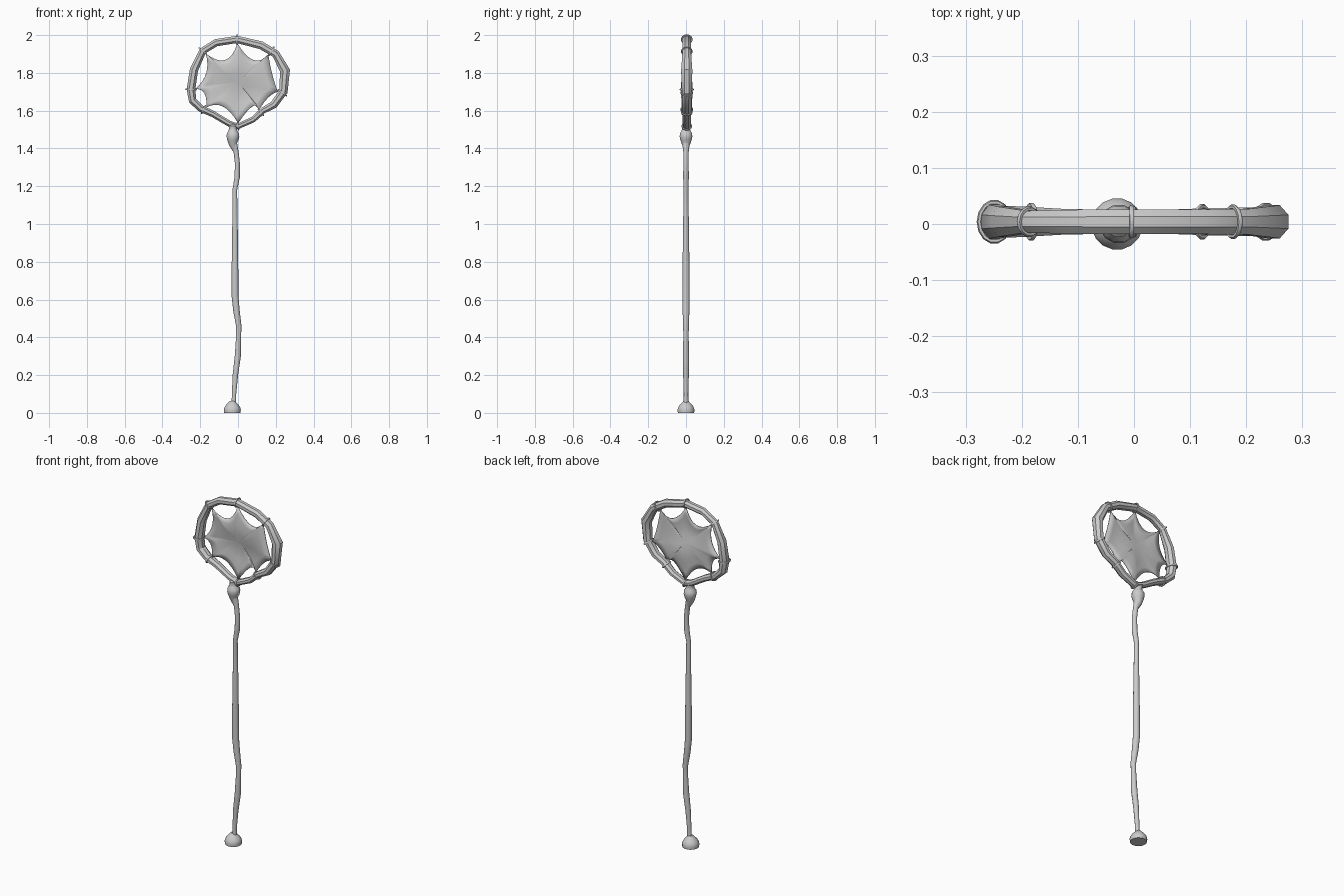
import bpy, bmesh, math
from mathutils import Vector

if "Cube" in bpy.data.objects:
    bpy.data.objects.remove(bpy.data.objects["Cube"])

Y = Vector((0, 1, 0))


def finish(name, bm, angle=None):
    bmesh.ops.recalc_face_normals(bm, faces=bm.faces)
    me = bpy.data.meshes.new(name)
    bm.to_mesh(me)
    bm.free()
    ob = bpy.data.objects.new(name, me)
    bpy.context.collection.objects.link(ob)
    if angle:
        bpy.ops.object.select_all(action='DESELECT')
        ob.select_set(True)
        bpy.context.view_layer.objects.active = ob
        bpy.ops.object.shade_smooth_by_angle(angle=math.radians(angle))
    return ob


def tube(name, pts, sides, y=0.0, closed=False, angle=30):
    """Sweep a ring along an x/z path; pts = (x, z, radius in plane, radius in y)."""
    bm = bmesh.new()
    n = len(pts)
    rings = []
    for i, (x, z, r, ry) in enumerate(pts):
        a = pts[(i - 1) % n] if closed else pts[max(i - 1, 0)]
        b = pts[(i + 1) % n] if closed else pts[min(i + 1, n - 1)]
        t = Vector((b[0] - a[0], 0, b[1] - a[1])).normalized()
        side = Vector((t.z, 0, -t.x))
        ring = []
        for k in range(sides):
            w = 2 * math.pi * (k + 0.5) / sides
            ring.append(bm.verts.new(Vector((x, y, z)) + side * r * math.cos(w) + Y * ry * math.sin(w)))
        rings.append(ring)
    for i in range(n if closed else n - 1):
        p, q = rings[i], rings[(i + 1) % n]
        for k in range(sides):
            m = (k + 1) % sides
            bm.faces.new((p[k], p[m], q[m], q[k]))
    if not closed:
        bm.faces.new(rings[0])
        bm.faces.new(rings[-1])
    return finish(name, bm, angle)


def lashing(name, x, z, tx, tz, r, ry, y, wire=0.0045):
    """Thin cord ring wrapped round the hoop, axis along the hoop tangent."""
    t = Vector((tx, 0, tz)).normalized()
    side = Vector((t.z, 0, -t.x))
    bm = bmesh.new()
    rings = []
    for i in range(14):
        a = 2 * math.pi * i / 14
        out = side * math.cos(a) + Y * math.sin(a)
        c = Vector((x, y, z)) + side * r * math.cos(a) + Y * ry * math.sin(a)
        rings.append([bm.verts.new(c + out * wire * math.cos(j * math.pi / 3)
                                   + t * wire * math.sin(j * math.pi / 3)) for j in range(6)])
    for i in range(14):
        for j in range(6):
            p, q = rings[i], rings[(i + 1) % 14]
            bm.faces.new((p[j], p[(j + 1) % 6], q[(j + 1) % 6], q[j]))
    finish(name, bm, 60)


# Handle: slightly crooked stick
handle = [(-.022, .04, .013), (-.021, .1, .012), (-.014, .2, .015), (-.001, .3, .017),
          (.003, .4, .014), (.004, .46, .015), (-.008, .54, .018), (-.016, .62, .019),
          (-.016, .8, .018), (-.016, 1.0, .015), (-.017, 1.18, .013), (-.004, 1.25, .015),
          (-.003, 1.32, .014), (-.010, 1.38, .014), (-.024, 1.43, .02)]
tube("handle", [(x, z, r, r) for x, z, r in handle], 10, angle=40)

# Foot knob and collar under the hoop
foot = [(0, .044), (.016, .046), (.028, .043), (.042, .034), (.054, .022), (.064, .013)]
tube("foot_knob", [(-.03, z, r, r) for z, r in foot], 16, angle=45)
collar = [(1.39, .014), (1.42, .021), (1.445, .031), (1.463, .035), (1.48, .033),
          (1.492, .025), (1.505, .021), (1.52, .024), (1.53, .015)]
tube("collar", [(-.027 + (.012 if z < 1.41 else 0), z, r, r) for z, r in collar], 12, angle=40)

# Bent hoop
HY = .004
hoop = [(-.249, 1.712, .025, .033), (-.233, 1.817, .024, .029), (-.187, 1.916, .021, .021),
        (-.116, 1.960, .021, .023), (-.005, 1.977, .021, .024), (.122, 1.946, .023, .024),
        (.200, 1.900, .023, .025), (.249, 1.812, .029, .032), (.240, 1.701, .025, .028),
        (.190, 1.632, .022, .027), (.132, 1.600, .018, .026), (.080, 1.553, .017, .024),
        (.000, 1.517, .016, .022), (-.048, 1.532, .017, .023), (-.132, 1.582, .018, .025),
        (-.196, 1.611, .020, .029), (-.240, 1.653, .023, .031)]
tube("hoop", hoop, 8, HY, True, 30)

# Cord lashings where the web is tied to the hoop: (hoop index, fraction to next)
ties = [(4, 0), (5, .7), (8, .1), (10, .2), (12, 0), (14, .8), (0, 0), (2, 0)]
tips = []
for n, (i, f) in enumerate(ties):
    a, b, p = hoop[i], hoop[(i + 1) % 17], hoop[i - 1]
    x, z, r, ry = [u + (v - u) * f for u, v in zip(a, b)]
    q = a if f else p
    lashing(f"lashing_{n + 1}", x, z, b[0] - q[0], b[1] - q[1], r + .002, ry + .002, HY)
    c = Vector((0.01 - x, 0, 1.75 - z)).normalized() * r
    tips.append((x + c.x, z + c.z))

# Stretched hide web with scalloped edge
dips = [(.082, 1.868), (.182, 1.79), (.163, 1.672), (.075, 1.622),
        (-.08, 1.622), (-.178, 1.692), (-.168, 1.80), (-.068, 1.868)]
SEG = 8
outline = []
for k in range(8):
    (ax, az), (dx, dz), (bx, bz) = tips[k], dips[k], tips[(k + 1) % 8]
    cx, cz = 2 * dx - (ax + bx) / 2, 2 * dz - (az + bz) / 2
    for s in range(SEG):
        t = s / SEG
        u, v, w = (1 - t) ** 2, 2 * t * (1 - t), t * t
        outline.append((u * ax + v * cx + w * bx, u * az + v * cz + w * bz))
bm = bmesh.new()


def web_vert(x, z, f):
    wave = .014 * math.sin(16 * z + 7 * x) + .006 * math.sin(23 * x)
    return bm.verts.new((x, HY + wave * (1 - f * f), z))


centre = web_vert(0, 1.75, 0)
rings = [[web_vert(x * f, 1.75 + (z - 1.75) * f, f) for x, z in outline]
         for f in (.3, .55, .8, 1)]
n = len(outline)
for k in range(n):
    m = (k + 1) % n
    bm.faces.new((centre, rings[0][k], rings[0][m]))
    for p, q in zip(rings, rings[1:]):
        bm.faces.new((p[k], q[k], q[m], p[m]))
web = finish("web", bm, 30)
thick = web.modifiers.new("thickness", 'SOLIDIFY')
thick.thickness = .004
thick.offset = 0
